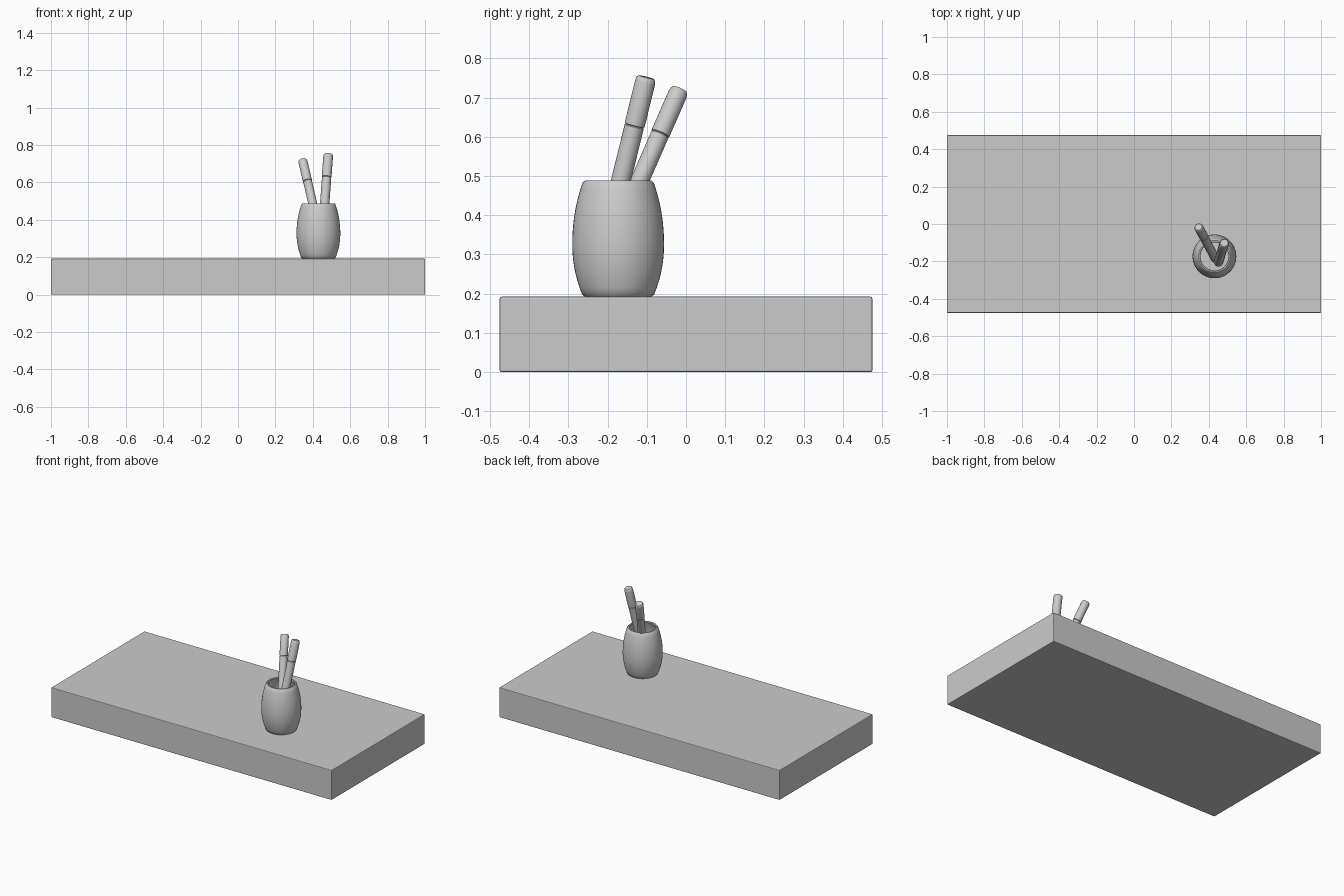
import bpy, bmesh, math
from mathutils import Vector

if "Cube" in bpy.data.objects:
    bpy.data.objects.remove(bpy.data.objects["Cube"])


def lathe(name, profile, steps, origin=(0, 0, 0), axis=(0, 0, 1)):
    """Spin a (radius, height) profile around an axis."""
    bm = bmesh.new()
    vs = [bm.verts.new((r, 0, z)) for r, z in profile]
    es = [bm.edges.new(p) for p in zip(vs, vs[1:])]
    bmesh.ops.spin(bm, geom=vs + es, cent=(0, 0, 0), axis=(0, 0, 1),
                   angle=2 * math.pi, steps=steps, use_duplicate=False)
    bmesh.ops.remove_doubles(bm, verts=bm.verts, dist=0.0002)
    bmesh.ops.recalc_face_normals(bm, faces=bm.faces)
    me = bpy.data.meshes.new(name)
    bm.to_mesh(me)
    bm.free()
    ob = bpy.data.objects.new(name, me)
    bpy.context.collection.objects.link(ob)
    ob.location = origin
    ob.rotation_euler = Vector(axis).to_track_quat('Z', 'Y').to_euler()
    smooth(ob)
    return ob


def smooth(ob):
    bpy.ops.object.select_all(action='DESELECT')
    ob.select_set(True)
    bpy.context.view_layer.objects.active = ob
    bpy.ops.object.shade_smooth_by_angle(angle=math.radians(35))


# Slab with slightly eased edges
bpy.ops.mesh.primitive_cube_add(size=1, location=(0, 0, 0.096))
slab = bpy.context.object
slab.name = "desk_slab"
slab.scale = (2, 0.95, 0.192)
bpy.ops.object.transform_apply(location=False, rotation=False, scale=True)
bev = slab.modifiers.new("eased_edges", 'BEVEL')
bev.width, bev.segments = 0.004, 2

# Barrel-shaped cup: bulging outside, rounded rim, hollow inside
H, BELLY = 0.297, 0.135
outer = []
for i in range(17):
    z = 0.006 + (H - 0.012) * i / 16
    t = (z - BELLY) / (BELLY if z < BELLY else H - BELLY)
    outer.append((0.117 - 0.028 * abs(t) ** 2.1, z))
rim = [(0.085, H), (0.078, H), (0.075, H - 0.005)]
inner = [(r - 0.014, z) for r, z in reversed(outer[2:16])]
cup_profile = ([(0, 0), (0.083, 0)] + outer + rim + inner + [(0.085, 0.03), (0, 0.03)])
lathe("cup", cup_profile, 48, (0.43, -0.173, 0.191))

# Two pens leaning in the cup, each with a cap seam and rounded tip
for name, foot, tip, r in (
        ("pen_right", (0.452, -0.205, 0.33), (0.483, -0.101, 0.752), 0.026),
        ("pen_left", (0.436, -0.187, 0.33), (0.345, -0.016, 0.721), 0.0245)):
    foot, tip = Vector(foot), Vector(tip)
    L = (tip - foot).length
    seam = L - 0.128
    pen = [(0, 0), (r - 0.004, 0), (r - 0.001, 0.004), (r - 0.001, seam - 0.002),
           (r - 0.003, seam), (r, seam + 0.002), (r, L - 0.013),
           (r - 0.002, L - 0.004), (r - 0.006, L), (0, L)]
    lathe(name, pen, 24, foot, tip - foot)
